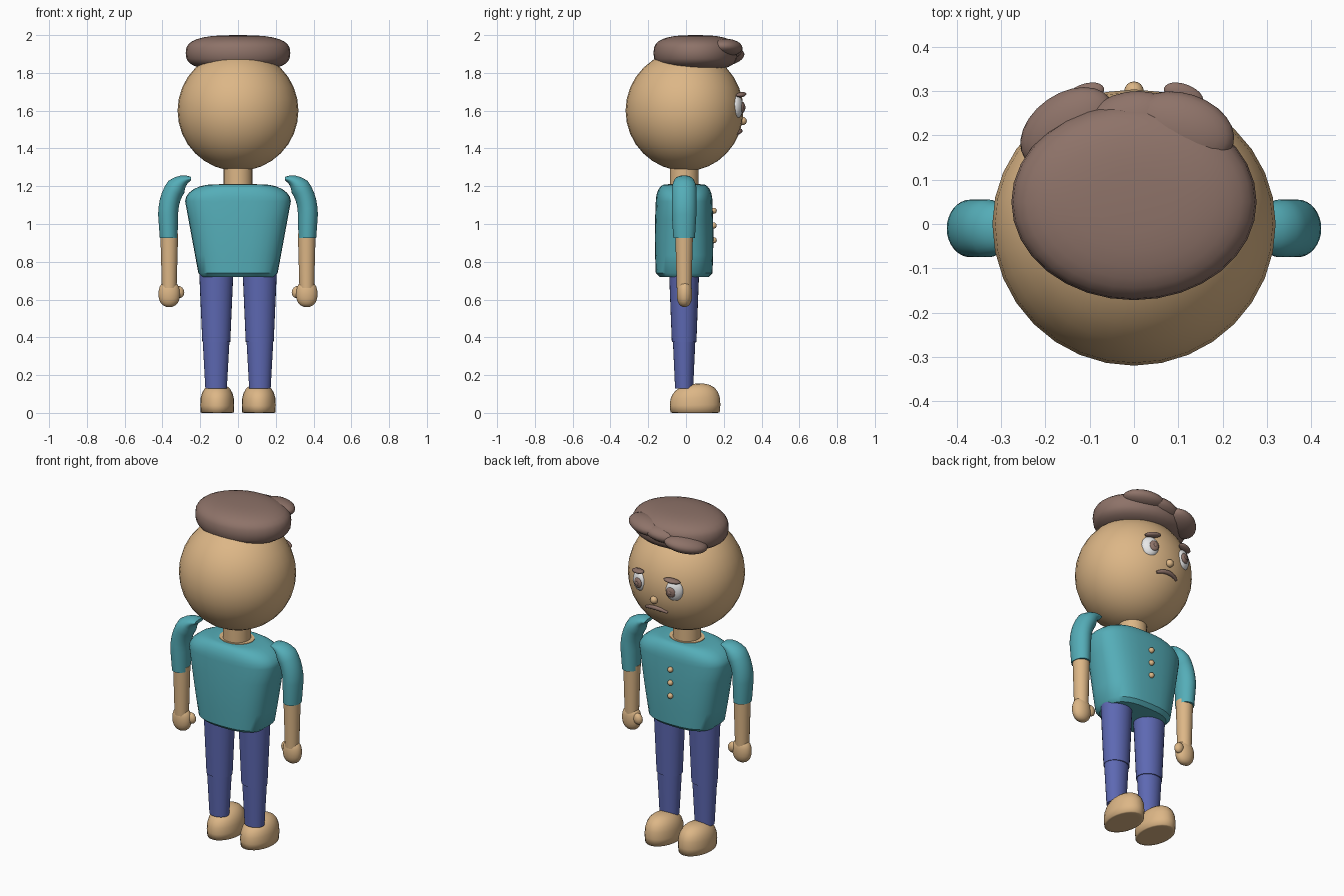
import bpy, bmesh, math
from mathutils import Matrix

default = bpy.data.objects.get("Cube")
if default:
    bpy.data.objects.remove(default, do_unlink=True)


def material(name, red, green, blue):
    mat = bpy.data.materials.new(name)
    mat.use_nodes = True
    mat.diffuse_color = (red, green, blue, 1)
    mat.node_tree.nodes["Principled BSDF"].inputs["Base Color"].default_value = mat.diffuse_color
    return mat


SKIN = material("skin", 0.72, 0.47, 0.24)
TEAL = material("teal_shirt", 0.09, 0.42, 0.48)
BLUE = material("blue_trousers", 0.11, 0.14, 0.45)
BROWN = material("brown_hair", 0.27, 0.17, 0.14)
WHITE = material("eye_white", 0.8, 0.8, 0.8)


def finish(name, bm, mat):
    bmesh.ops.recalc_face_normals(bm, faces=bm.faces)
    mesh = bpy.data.meshes.new(name)
    bm.to_mesh(mesh)
    bm.free()
    mesh.materials.append(mat)
    part = bpy.data.objects.new(name, mesh)
    bpy.context.collection.objects.link(part)
    bpy.ops.object.select_all(action="DESELECT")
    part.select_set(True)
    bpy.context.view_layer.objects.active = part
    bpy.ops.object.shade_smooth_by_angle(angle=math.radians(40))
    return part


def rounded(value, power):
    """Superellipse coordinate from a sine or cosine."""
    return math.copysign(abs(value) ** (2 / power), value)


def blob(name, loc, radii, mat, tilt=0, turn=0, power=2, segments=24):
    """Sphere made boxier by power, tilted about y, then turned about z, in degrees."""
    bm = bmesh.new()
    bmesh.ops.create_uvsphere(bm, u_segments=segments, v_segments=segments // 2, radius=1)
    for v in bm.verts:
        flat = math.hypot(v.co.x, v.co.y)
        if flat > 0.001:
            v.co.xy *= rounded(flat, power) / flat
        v.co.z = rounded(v.co.z, power)
    bm.transform(Matrix.Translation(loc)
                 @ Matrix.Rotation(math.radians(turn), 4, "Z")
                 @ Matrix.Rotation(math.radians(tilt), 4, "Y")
                 @ Matrix.Diagonal((*radii, 1)))
    return finish(name, bm, mat)


def limb(name, x, bottom, top, low_radius, high_radius, mat, depth=1.0):
    """Tapered upright cylinder; depth squashes it from front to back."""
    bm = bmesh.new()
    bmesh.ops.create_cone(bm, cap_ends=True, segments=28, radius1=low_radius,
                          radius2=high_radius, depth=top - bottom)
    bm.transform(Matrix.Translation((x, -0.01, (top + bottom) / 2))
                 @ Matrix.Diagonal((1, depth, 1, 1)))
    return finish(name, bm, mat)


def loft(name, rings, mat, side=1, power=2, count=32):
    """Skin over superellipse rings given as x, z, width, depth and tilt."""
    bm = bmesh.new()
    loops = []
    for x, z, width, depth, tilt in rings:
        loop = []
        for i in range(count):
            angle = math.tau * i / count
            u = rounded(math.cos(angle), power) * width
            v = rounded(math.sin(angle), power) * depth
            loop.append(bm.verts.new((side * (x + u * math.cos(tilt)), v - 0.01,
                                      z + u * math.sin(tilt))))
        loops.append(loop)
    for low, high in zip(loops, loops[1:]):
        for i in range(count):
            bm.faces.new((low[i - 1], low[i], high[i], high[i - 1]))
    bm.faces.new(loops[0])
    bm.faces.new(loops[-1])
    return finish(name, bm, mat)


# Head, slightly flattened on the face side
HEAD_RADIUS, HEAD_Z, FLAT = 0.32, 1.6, 0.95
head = blob("head", (0, 0, HEAD_Z), [HEAD_RADIUS] * 3, SKIN, segments=32)
for v in head.data.vertices:
    if v.co.y > 0:
        v.co.y *= FLAT


def face_y(x, z):
    return FLAT * math.sqrt(HEAD_RADIUS ** 2 - x ** 2 - (z - HEAD_Z) ** 2)


# Hair cap and the locks swept over the forehead
blob("hair_cap", (0, 0.05, 1.905), (0.277, 0.222, 0.095), BROWN, power=2.8, segments=32)
LOCK = (0.12, 0.08, 0.045)
blob("hair_lock_high", (0.11, 0.215, 1.935), LOCK, BROWN, tilt=-4, turn=-18)
blob("hair_lock_middle", (-0.02, 0.215, 1.915), LOCK, BROWN, tilt=-8, turn=20)
blob("hair_lock_low", (-0.15, 0.215, 1.885), LOCK, BROWN, tilt=-10, turn=35)

# Neck and collar ring
limb("neck", 0, 1.15, 1.32, 0.076, 0.076, SKIN)
limb("collar", 0, 1.19, 1.213, 0.105, 0.1, SKIN, depth=0.85)


def shirt_rings():
    """Hem, widening body, then a curve over the shoulders."""
    yield 0, 0.72, 0.19, 0.13, 0
    for i in range(5):
        t = i / 4
        yield 0, 0.74 + 0.38 * t, 0.21 + 0.07 * t, 0.15 + 0.02 * t * (1 - t), 0
    for i in range(1, 7):
        angle = math.pi / 12 * i
        c, s = math.cos(angle), math.sin(angle)
        yield 0, 1.12 + 0.09 * s, 0.13 + 0.15 * c, 0.1 + 0.05 * c, 0


loft("shirt_body", shirt_rings(), TEAL, power=2.7)
for i in range(3):
    blob(f"button_{i + 1}", (0, 0.147, 1.07 - 0.078 * i), [0.016] * 3, SKIN, segments=16)

# Nose
blob("nose", (0, 0.3, 1.545), [0.022] * 3, SKIN, segments=16)

# Frowning mouth, a tapered tube following the face
curve = bpy.data.curves.new("mouth", "CURVE")
curve.dimensions = "3D"
curve.bevel_depth = 0.013
curve.bevel_resolution = 3
curve.use_fill_caps = True
spline = curve.splines.new("POLY")
spline.points.add(8)
for i, point in enumerate(spline.points):
    t = i / 4 - 1
    x, z = 0.07 * t, 1.493 - 0.016 * t * t
    point.co = (x, face_y(x, z), z, 1)
    point.radius = 1 - 0.45 * t * t
curve.materials.append(BROWN)
bpy.context.collection.objects.link(bpy.data.objects.new("mouth", curve))


def sleeve_rings():
    """Thin tip on the shoulder, swelling along an arc, then straight to the cuff."""
    for i in range(10):
        angle = math.radians(10 * i)
        c, s = math.cos(angle), math.sin(angle)
        swell = min(1, i / 4)
        yield (0.25 + 0.12 * s, 1.05 + 0.19 * c, 0.01 + 0.043 * swell,
               0.04 + 0.025 * swell, math.atan2(0.12 * c, 0.19 * s))
    yield 0.367, 0.925, 0.047, 0.057, 0


for side, tag in ((1, "left"), (-1, "right")):
    # Eye and brow
    blob(f"eye_white_{tag}", (side * 0.115, 0.27, 1.62), (0.05, 0.03, 0.06), WHITE, turn=-22 * side)
    blob(f"iris_{tag}", (side * 0.108, 0.298, 1.617), (0.028, 0.013, 0.03), BROWN, turn=-18 * side)
    blob(f"pupil_{tag}", (side * 0.107, 0.309, 1.617), (0.011, 0.006, 0.012), BROWN,
         turn=-18 * side, segments=16)
    blob(f"eyebrow_{tag}", (side * 0.112, 0.292, 1.685), (0.047, 0.024, 0.013), BROWN,
         tilt=8 * side, turn=-20 * side)

    # Arm
    loft(f"sleeve_{tag}", sleeve_rings(), TEAL, side)
    limb(f"forearm_{tag}", side * 0.364, 0.66, 0.95, 0.039, 0.047, SKIN)
    blob(f"hand_{tag}", (side * 0.364, -0.008, 0.63), (0.057, 0.041, 0.07), SKIN, power=2.3)
    blob(f"thumb_{tag}", (side * 0.313, 0.006, 0.64), (0.028, 0.022, 0.033), SKIN,
         tilt=20 * side, segments=16)

    # Leg
    limb(f"thigh_{tag}", side * 0.115, 0.375, 0.78, 0.074, 0.092, BLUE, depth=0.88)
    limb(f"shin_{tag}", side * 0.116, 0.13, 0.42, 0.057, 0.073, BLUE, depth=0.84)

    # Foot with a flat sole and a raised toe
    foot = blob(f"foot_{tag}", (side * 0.11, 0.048, 0.04), (0.09, 0.134, 0.11), SKIN, power=2.5)
    for v in foot.data.vertices:
        v.co.z = max(0, v.co.z * (1 + 0.6 * v.co.y))
